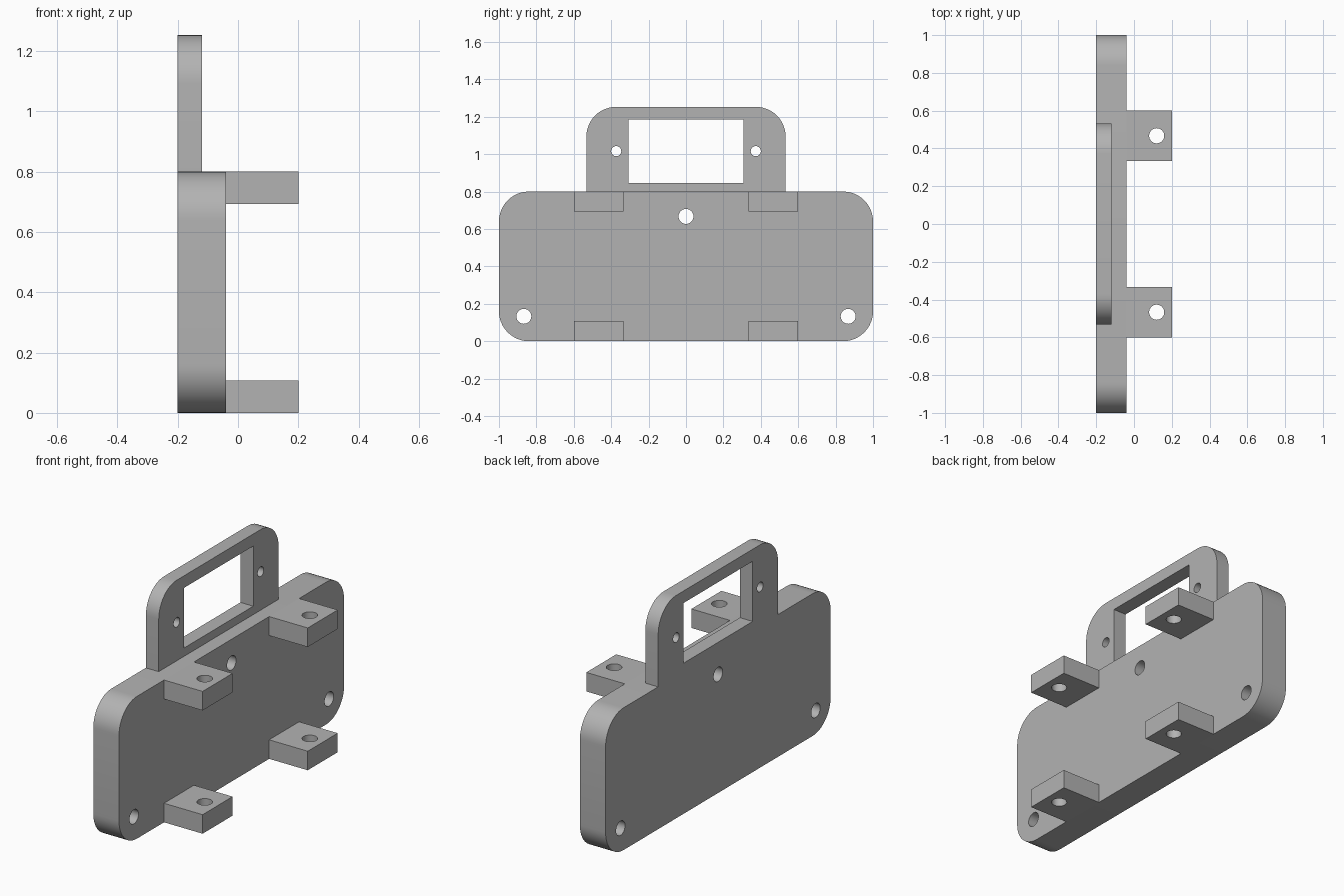
import bpy
import bmesh
from math import cos, sin, pi, radians
from mathutils import Vector

if "Cube" in bpy.data.objects:
    bpy.data.objects.remove(bpy.data.objects["Cube"], do_unlink=True)

grey = bpy.data.materials.new("light_grey")
grey.use_nodes = True
colour = (0.45, 0.45, 0.45, 1)
grey.diffuse_color = colour
grey.node_tree.nodes["Principled BSDF"].inputs["Base Color"].default_value = colour


def arc(cu, cv, r, start, sweep, steps):
    return [(cu + r * cos(start + sweep * i / steps),
             cv + r * sin(start + sweep * i / steps)) for i in range(steps + 1)]


def circle(cu, cv, r):
    return arc(cu, cv, r, 0, 2 * pi, 32)[:-1]


def rect(u0, u1, v0, v1, r_low=0, r_top=0):
    """Rectangle outline with optional rounded lower and upper corners."""
    points = []
    corners = [(u1, v1, -1, -1, r_top), (u0, v1, 1, -1, r_top),
               (u0, v0, 1, 1, r_low), (u1, v0, -1, 1, r_low)]
    for i, (u, v, du, dv, r) in enumerate(corners):
        if r:
            points += arc(u + du * r, v + dv * r, r, i * pi / 2, pi / 2, 12)
        else:
            points.append((u, v))
    return points


def extrude_profile(name, loops, place, depth):
    """Fill an outline with holes, then give it thickness along depth."""
    bm = bmesh.new()
    for loop in loops:
        verts = [bm.verts.new(place(u, v)) for u, v in loop]
        for a, b in zip(verts, verts[1:] + verts[:1]):
            bm.edges.new((a, b))
    bmesh.ops.triangle_fill(bm, edges=bm.edges[:], use_beauty=True)
    result = bmesh.ops.extrude_face_region(bm, geom=bm.faces[:], use_keep_orig=True)
    moved = [g for g in result["geom"] if isinstance(g, bmesh.types.BMVert)]
    bmesh.ops.translate(bm, verts=moved, vec=Vector(depth))
    bmesh.ops.recalc_face_normals(bm, faces=bm.faces[:])
    mesh = bpy.data.meshes.new(name)
    bm.to_mesh(mesh)
    bm.free()
    mesh.materials.append(grey)
    obj = bpy.data.objects.new(name, mesh)
    bpy.context.collection.objects.link(obj)
    bpy.ops.object.select_all(action='DESELECT')
    obj.select_set(True)
    bpy.context.view_layer.objects.active = obj
    bpy.ops.object.shade_smooth_by_angle(angle=radians(30))
    return obj


def upright(u, v):
    return (-0.2, u, v)


# Main plate with three mounting holes
extrude_profile("main_plate", [
    rect(-1, 1, 0, 0.8, 0.16, 0.16),
    circle(0, 0.667, 0.04), circle(-0.867, 0.133, 0.04), circle(0.867, 0.133, 0.04),
], upright, (0.16, 0, 0))

# Thin upper frame with window and two screw holes
extrude_profile("upper_frame", [
    rect(-0.533, 0.533, 0.8, 1.253, 0, 0.16),
    rect(-0.307, 0.307, 0.847, 1.185),
    circle(-0.373, 1.016, 0.027), circle(0.373, 1.016, 0.027),
], upright, (0.08, 0, 0))

# Four drilled mounting tabs
for level, z in (("lower", 0), ("upper", 0.693)):
    for side, y in (("front", -0.467), ("back", 0.467)):
        extrude_profile(f"{level}_{side}_tab", [
            rect(-0.04, 0.2, y - 0.133, y + 0.133), circle(0.12, y, 0.04),
        ], lambda u, v: (u, v, z), (0, 0, 0.107))
